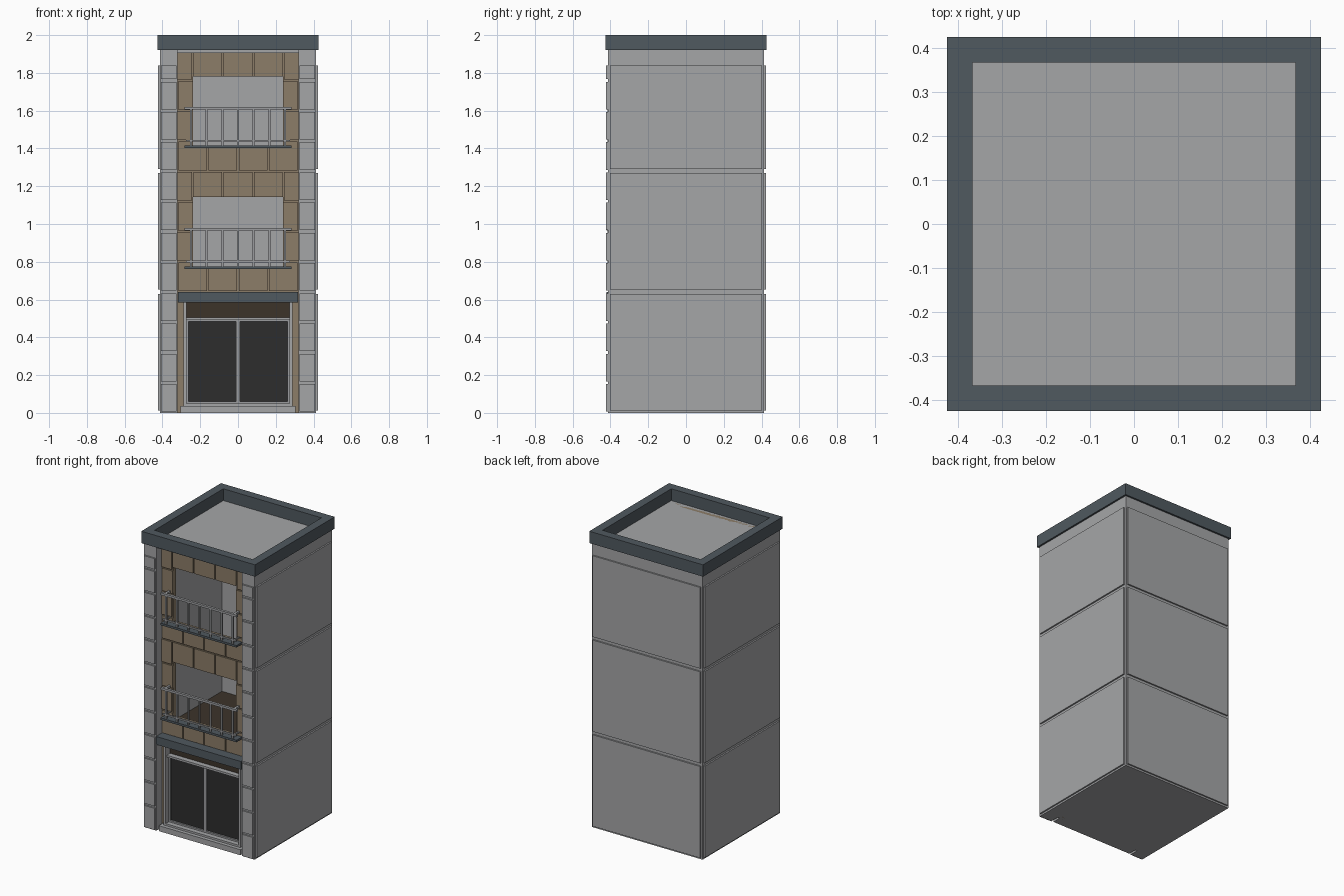
import bpy
import bmesh

if "Cube" in bpy.data.objects:
    bpy.data.objects.remove(bpy.data.objects["Cube"])


def material(name, rgb):
    m = bpy.data.materials.new(name)
    m.diffuse_color = (*rgb, 1)
    m.use_nodes = True
    m.node_tree.nodes["Principled BSDF"].inputs["Base Color"].default_value = m.diffuse_color
    return m


GREY = material("concrete grey", (0.376, 0.38, 0.39))
SLATE = material("slate trim", (0.08, 0.10, 0.115))
BROWN = material("tan cladding", (0.262, 0.205, 0.138))
DARK = material("dark brown", (0.045, 0.033, 0.023))
GLASS = material("black glass", (0.026, 0.026, 0.026))
METAL = material("metal grey", (0.33, 0.335, 0.345))


def boxes(name, mat, items):
    """One object made of boxes given as (x0, x1, y0, y1, z0, z1)."""
    bm = bmesh.new()
    for x0, x1, y0, y1, z0, z1 in items:
        verts = bmesh.ops.create_cube(bm, size=1)["verts"]
        for v in verts:
            v.co = (x1 if v.co.x > 0 else x0,
                    y1 if v.co.y > 0 else y0,
                    z1 if v.co.z > 0 else z0)
    me = bpy.data.meshes.new(name)
    bm.to_mesh(me)
    bm.free()
    me.materials.append(mat)
    ob = bpy.data.objects.new(name, me)
    bpy.context.collection.objects.link(ob)
    return ob


def mirrored(items):
    """The boxes plus their copies across x = 0."""
    return items + [(-b, -a, *rest) for a, b, *rest in items]


TOP, STOREY, W = 1.92, 0.64, 0.413
WALL_Y, WALL_IN = -0.352, -0.325      # front cladding plane and its inner side

# Hollow shell
boxes("side_walls", GREY, mirrored([(0.40, W, -W, W, 0, TOP)]))
boxes("back_wall", GREY, [(-0.40, 0.40, 0.40, W, 0, TOP)])
boxes("base_plate", GREY, [(-0.40, 0.40, -0.35, 0.40, 0, 0.012)])
boxes("roof", GREY, [(-0.40, 0.40, -0.40, 0.40, 1.905, TOP)])
boxes("inner_floor", DARK, [(-0.40, 0.40, WALL_IN, 0.40, 0.595, 0.61)])
boxes("pilasters", GREY, mirrored([(0.32, 0.40, -W, WALL_IN, 0, TOP)]))

# Raised panels, one per storey on the sides and back
side, back = [], []
for i in range(3):
    z0, z1 = i * STOREY + 0.012, min((i + 1) * STOREY - 0.01, 1.84)
    side.append((W, 0.423, -0.402, 0.402, z0, z1))
    back.append((-0.402, 0.402, W, 0.423, z0, z1))
boxes("side_panels", GREY, mirrored(side))
boxes("back_panels", GREY, back)

# Raised blocks up the pilasters
boxes("pilaster_blocks", GREY, mirrored(
    [(0.326, 0.407, -0.424, -W, k * 0.16 + 0.007, min((k + 1) * 0.16 - 0.007, 1.84))
     for k in range(12)]))

# Parapet ring
P, Q = 0.425, 0.367
boxes("parapet", SLATE, mirrored([(Q, P, -P, P, TOP, 2.0)])
      + [(-Q, Q, -P, -Q, TOP, 2.0), (-Q, Q, Q, P, TOP, 2.0)])

# Front cladding around the two openings
OX, openings = 0.237, [(0.768, 1.142), (1.408, 1.782)]
bands = [(0.60, 0.768), (1.142, 1.408), (1.782, TOP)]
rects = [(-OX, OX, a, b) for a, b in bands]
rects += [(-0.32, -OX, 0.60, TOP), (OX, 0.32, 0.60, TOP)]
boxes("front_wall", BROWN, [(a, b, WALL_Y, WALL_IN, c, d) for a, b, c, d in rects])
boxes("shop_side_wall", BROWN, mirrored([(0.28, 0.32, WALL_Y, WALL_IN, 0, 0.60)]))

# Staggered tiles, clipped to the cladding areas
tiles, gap = [], 0.004
for row in range(4, 12):
    shift = 0.08 if row % 2 else 0
    for col in range(-3, 4):
        for a, b, c, d in rects:
            x0 = max(col * 0.16 + shift + gap, a)
            x1 = min((col + 1) * 0.16 + shift - gap, b)
            z0, z1 = max(row * 0.16 + gap, c), min((row + 1) * 0.16 - gap, d)
            if x1 - x0 > 0.004 and z1 - z0 > 0.004:
                tiles.append((x0, x1, WALL_Y - 0.009, WALL_Y, z0, z1))
boxes("cladding_tiles", BROWN, tiles)

# Shop front: lintel, transom, frame, sill and sliding doors
boxes("lintel", SLATE, [(-0.318, 0.318, -0.42, WALL_IN, 0.585, 0.64)])
boxes("transom", DARK, [(-0.28, 0.28, -0.335, WALL_IN, 0.50, 0.595)])
boxes("door_frame", GREY, mirrored([(0.272, 0.288, -0.385, WALL_IN, 0.04, 0.585)])
      + [(-0.272, 0.272, -0.37, WALL_IN, 0.492, 0.506)])
boxes("sill", GREY, [(-0.305, 0.305, -0.41, WALL_IN, 0, 0.037),
                     (-0.288, 0.288, -0.385, WALL_IN, 0.037, 0.05)])
boxes("door_glass", GLASS, [(-0.272, 0.272, -0.34, -0.33, 0.05, 0.495)])
leaf = [(0.001, 0.010, -0.352, -0.33, 0.05, 0.492),
        (0.263, 0.272, -0.352, -0.33, 0.05, 0.492),
        (0.010, 0.263, -0.352, -0.33, 0.05, 0.061),
        (0.010, 0.263, -0.352, -0.33, 0.483, 0.492)]
boxes("door_leaves", METAL, mirrored(leaf))

# Balconies: slab, rails and balusters
for n, (z, _) in enumerate(openings, 1):
    boxes(f"balcony_slab_{n}", SLATE, [(-0.284, 0.284, -0.422, WALL_Y, z - 0.006, z + 0.008)])
    rails = [(-0.284, 0.284, -0.42, -0.403, z + 0.197, z + 0.212),
             (-0.275, 0.275, -0.416, -0.406, z + 0.028, z + 0.038)]
    rails += mirrored([(0.25, 0.265, -0.403, WALL_Y, z + 0.197, z + 0.212),
                       (0.253, 0.262, -0.406, WALL_Y, z + 0.028, z + 0.038)])
    rails += [(k * 0.083 - 0.005, k * 0.083 + 0.005, -0.416, -0.406, z + 0.008, z + 0.2)
              for k in range(-3, 4)]
    boxes(f"balcony_railing_{n}", METAL, rails)
